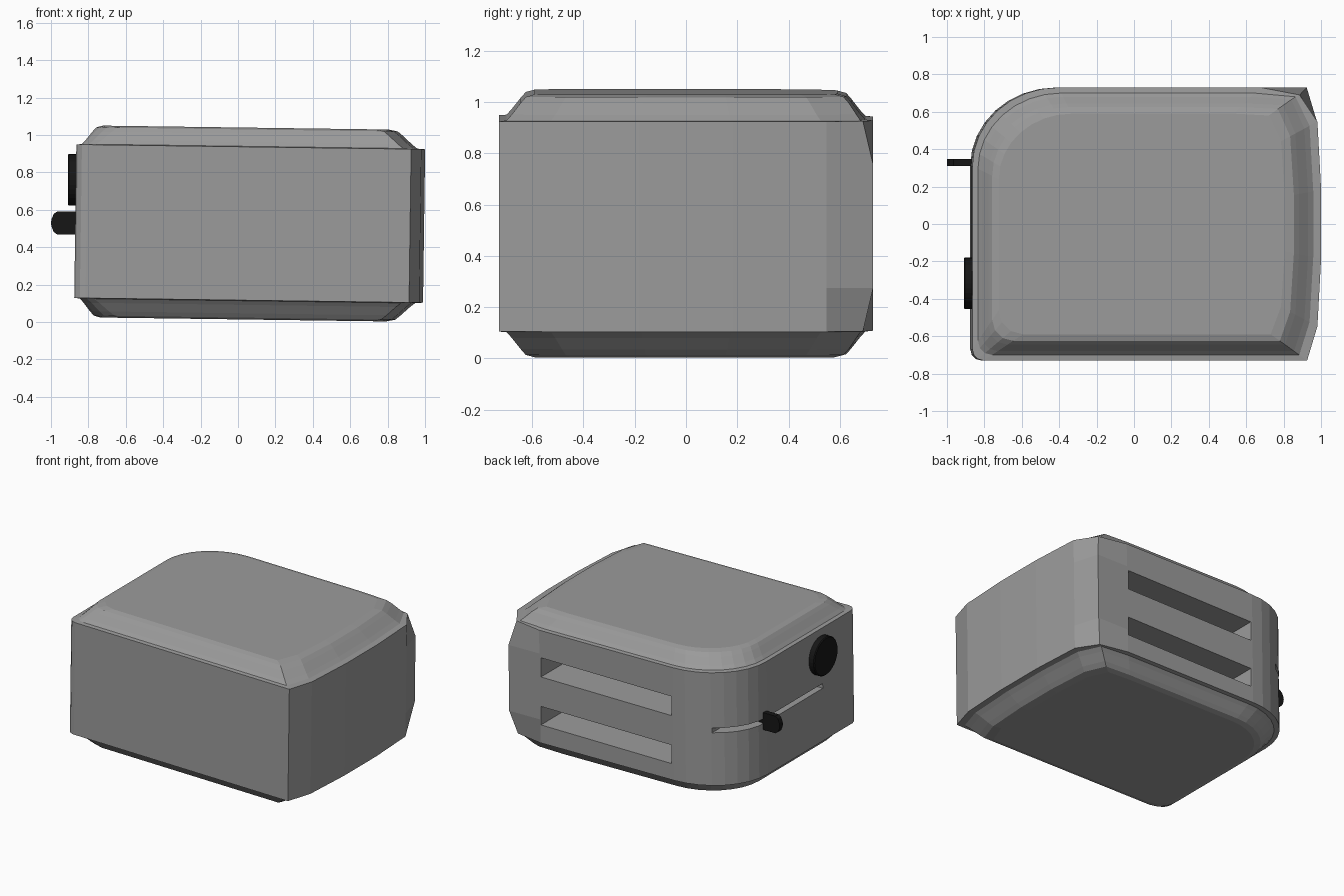
import bpy, bmesh
from math import sin, cos, pi
from mathutils import Matrix, Vector

if "Cube" in bpy.data.objects:
    bpy.data.objects.remove(bpy.data.objects["Cube"])

TILT = 0.0137


def material(name, v):
    m = bpy.data.materials.new(name)
    m.diffuse_color = (v, v, v, 1)
    m.use_nodes = True
    m.node_tree.nodes["Principled BSDF"].inputs["Base Color"].default_value = m.diffuse_color
    return m


black = material("black_plastic", 0.008)
grey = material("dark_grey", 0.33)


def make(name, bm, mat=None):
    bmesh.ops.recalc_face_normals(bm, faces=bm.faces)
    me = bpy.data.meshes.new(name)
    bm.to_mesh(me)
    bm.free()
    ob = bpy.data.objects.new(name, me)
    bpy.context.collection.objects.link(ob)
    if mat:
        me.materials.append(mat)
    return ob


def box(name, lo, hi, mat=None):
    lo, hi = Vector(lo), Vector(hi)
    bm = bmesh.new()
    bmesh.ops.create_cube(bm, size=1)
    for v in bm.verts:
        v.co = (lo + hi) / 2 + v.co * (hi - lo)
    return make(name, bm, mat)


def outline(d, pull):
    """Case outline, inset by d: round top-left corner, bulged base on the right.
    pull trims the back right corner."""
    x0, y0, y1 = -0.87 + d, -0.73 + d, 0.73 - d
    pts = []
    rx, ry = 0.46 - d * 0.5, 0.42 - d * 0.5
    for i in range(9):                      # large rounded corner
        a = pi / 2 + i / 8 * pi / 2
        pts.append((x0 + rx + rx * cos(a), y1 - ry + ry * sin(a)))
    r = 0.06 + d * 0.5
    for i in range(4):                      # small rounded corner
        a = pi + i / 3 * pi / 2
        pts.append((x0 + r + r * cos(a), y0 + r + r * sin(a)))
    for x, f in ((0.92, -1), (0.975, -0.75), (0.995, -0.25),
                 (0.995, 0.25), (0.975, 0.75)):
        pts.append((x - 1.4 * d, f * y1))
    pts.append((0.92 - 1.4 * d - pull, y1 - pull))
    pts.append((0.67 - d, y1))
    return pts


# Case: stacked outlines (inset, height, corner trim) with bevelled side caps
half = [(0.0, 0.24, 0.0), (0.0, 0.41, 0.04), (0.03, 0.413, 0.02), (0.05, 0.435, 0.015),
        (0.085, 0.48, 0.01), (0.105, 0.503, 0.01), (0.14, 0.513, 0.01)]
levels = [(d, -h, p) for d, h, p in reversed(half)] + half
bm = bmesh.new()
rings = [[bm.verts.new((x, y, h)) for x, y in outline(d, p)] for d, h, p in levels]
for a, b in zip(rings, rings[1:]):
    n = len(a)
    for i in range(n):
        j = (i + 1) % n
        bm.faces.new((a[i], a[j], b[j], b[i]))
bm.faces.new(rings[0])
bm.faces.new(rings[-1])
bm.transform(Matrix.Translation((0, 0, 0.527)) @ Matrix.Rotation(TILT, 4, 'Y'))
case = make("case", bm, grey)

# Bread slots and lever channel
cutters = [
    box("slot_cutter_upper", (-0.395, -0.45, 0.59), (0.66, 1.0, 0.73), grey),
    box("slot_cutter_lower", (-0.395, -0.45, 0.24), (0.66, 1.0, 0.375), grey),
    box("channel_cutter", (-1.2, -0.335, 0.51), (-0.67, 0.9, 0.545), grey),
]
bpy.context.view_layer.objects.active = case
for c in cutters:
    c.hide_render = True
    m = case.modifiers.new(c.name, 'BOOLEAN')
    m.operation = 'DIFFERENCE'
    m.solver = 'EXACT'
    m.object = c
    bpy.ops.object.modifier_apply(modifier=m.name)
for c in cutters:
    bpy.data.objects.remove(c)

# Browning dial
bm = bmesh.new()
bmesh.ops.create_cone(bm, cap_ends=True, segments=32, radius1=0.138,
                      radius2=0.138, depth=0.06)
rim = [e for e in bm.edges if all(v.co.z < 0 for v in e.verts)]
bmesh.ops.bevel(bm, geom=rim, offset=0.006, segments=1, affect='EDGES')
bm.transform(Matrix.Translation((-0.88, -0.317, 0.76)) @ Matrix.Rotation(pi / 2, 4, 'Y'))
dial = make("dial", bm, black)

# Lever with rounded tip
bm = bmesh.new()
prof = [(-0.855, 0.467), (-0.855, 0.592), (-0.965, 0.592), (-0.985, 0.578),
        (-0.997, 0.55), (-1.0, 0.53), (-0.997, 0.51), (-0.985, 0.481), (-0.965, 0.467)]
f = bm.faces.new([bm.verts.new((x, 0.31, z)) for x, z in prof])
ext = bmesh.ops.extrude_face_region(bm, geom=[f])
bmesh.ops.translate(bm, vec=(0, 0.037, 0),
                    verts=[v for v in ext["geom"] if isinstance(v, bmesh.types.BMVert)])
# close the starting side if the extrusion removed it
bmesh.ops.holes_fill(bm, edges=bm.edges[:], sides=0)
make("lever", bm, black)

# Lever stem running into the channel
box("lever_stem", (-0.87, 0.315, 0.513), (-0.67, 0.342, 0.542), black)
